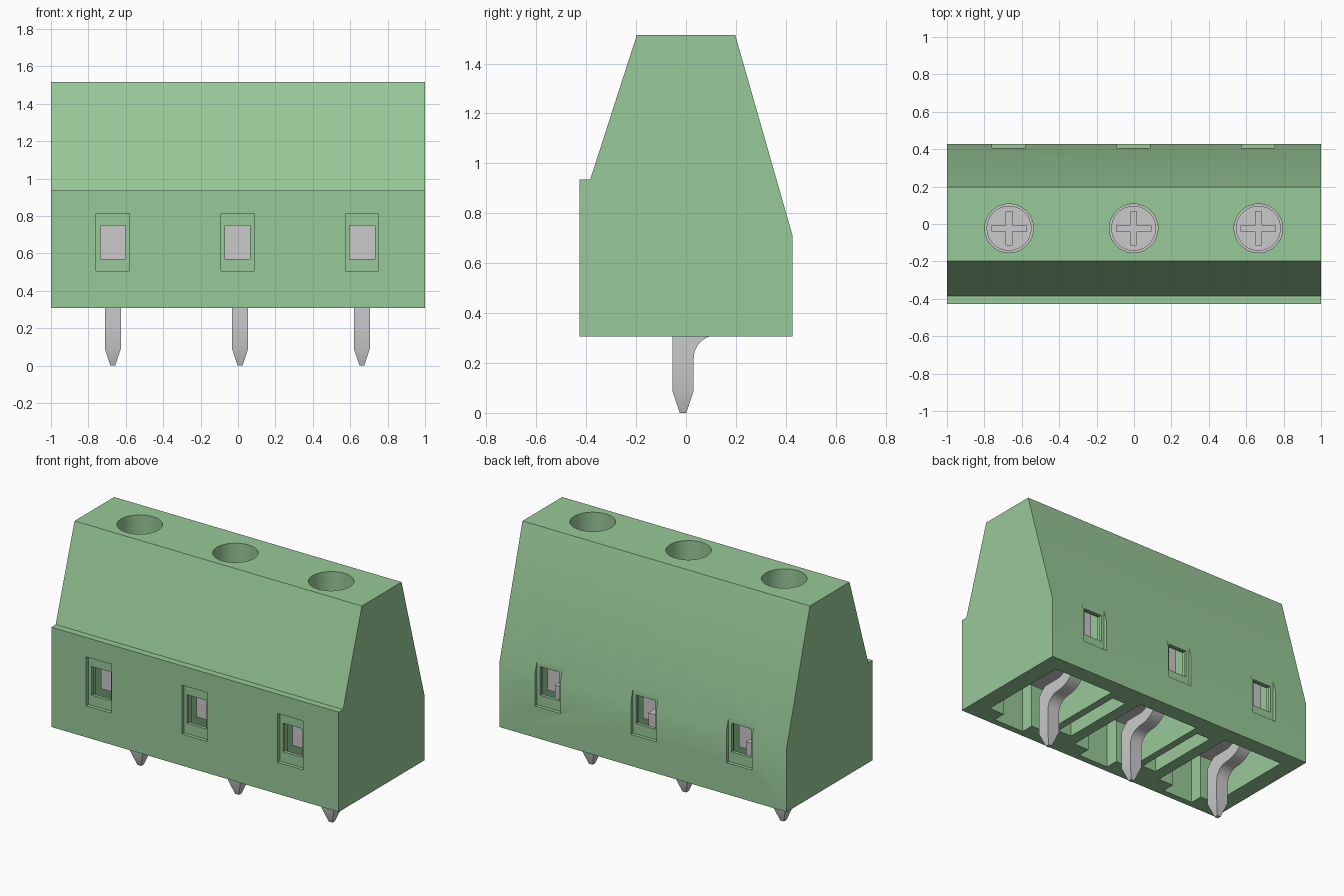
import bpy, bmesh, math
from mathutils import Matrix, Vector

old = bpy.data.objects.get("Cube")
if old:
    bpy.data.objects.remove(old, do_unlink=True)


def material(name, rgb):
    m = bpy.data.materials.new(name)
    m.use_nodes = True
    color = (*rgb, 1)
    m.diffuse_color = color
    m.node_tree.nodes["Principled BSDF"].inputs["Base Color"].default_value = color
    return m


green = material("soft_green", (0.315, 0.585, 0.315))
grey = material("metal_grey", (0.60, 0.59, 0.60))


def finish(name, bm, mat):
    bmesh.ops.recalc_face_normals(bm, faces=bm.faces)
    mesh = bpy.data.meshes.new(name)
    bm.to_mesh(mesh)
    bm.free()
    mesh.materials.append(mat)
    ob = bpy.data.objects.new(name, mesh)
    bpy.context.collection.objects.link(ob)
    return ob


def box(name, lo, hi, mat):
    bm = bmesh.new()
    lo, hi = Vector(lo), Vector(hi)
    size = Matrix.Diagonal((*(hi - lo), 1))
    bmesh.ops.create_cube(bm, size=1, matrix=Matrix.Translation((lo + hi) / 2) @ size)
    return finish(name, bm, mat)


def cylinder(name, x, y, z0, z1, r, mat):
    bm = bmesh.new()
    bmesh.ops.create_cone(bm, cap_ends=True, segments=48, radius1=r, radius2=r,
                          depth=z1 - z0, matrix=Matrix.Translation((x, y, (z0 + z1) / 2)))
    return finish(name, bm, mat)


def cut(ob, cutter):
    cutter.hide_render = True
    mod = ob.modifiers.new("cut", "BOOLEAN")
    mod.operation, mod.solver, mod.object = "DIFFERENCE", "EXACT", cutter
    bpy.context.view_layer.objects.active = ob
    bpy.ops.object.modifier_apply(modifier=mod.name)
    bpy.data.objects.remove(cutter, do_unlink=True)


def smooth(ob):
    bpy.ops.object.select_all(action="DESELECT")
    ob.select_set(True)
    bpy.context.view_layer.objects.active = ob
    bpy.ops.object.shade_smooth_by_angle(angle=math.radians(30))


# Housing: side profile extruded along x
profile = [(-0.427, 0.307), (0.427, 0.307), (0.427, 0.71), (0.197, 1.515),
           (-0.197, 1.515), (-0.384, 0.935), (-0.427, 0.935)]
bm = bmesh.new()
face = bm.faces.new([bm.verts.new((-1, y, z)) for y, z in profile])
ext = bmesh.ops.extrude_face_region(bm, geom=[face])
bmesh.ops.translate(bm, vec=(2, 0, 0),
                    verts=[v for v in ext["geom"] if isinstance(v, bmesh.types.BMVert)])
housing = finish("housing", bm, green)

SCREW_Y = -0.023
centres = [-0.668, -0.002, 0.665]

# Cavities, wire windows and screw wells of every pole
for x in centres:
    cut(housing, box("cavity", (x - 0.22, -0.30, 0.2), (x + 0.22, 0.32, 0.95), green))
    cut(housing, box("front_notch", (x - 0.11, -0.385, 0.2), (x + 0.11, -0.2, 0.86), green))
    cut(housing, box("back_notch", (x - 0.11, 0.2, 0.5), (x + 0.11, 0.385, 0.79), green))
    cut(housing, cylinder("well", x, SCREW_Y, 0.9, 1.7, 0.13, green))
    for side in (-1, 1):
        ys = sorted((side * 0.405, side * 0.6))
        cut(housing, box("recess", (x - 0.09, ys[0], 0.505), (x + 0.087, ys[1], 0.813), green))
        ys = sorted((side * 0.35, side * 0.5))
        cut(housing, box("window", (x - 0.068, ys[0], 0.57), (x + 0.067, ys[1], 0.75), green))

# Slots in the underside between the poles
for x in (-0.32, 0.345):
    cut(housing, box("slot", (x - 0.05, -0.24, 0.2), (x + 0.05, 0.27, 0.9), green))
smooth(housing)


# Solder pin: rectangular section swept along a double bend with a pointed tip
def pin(name, cx):
    half, bend, y0 = 0.043, 0.133, -0.012
    # Each entry: y, z, direction, scale, offset of the outer side
    path = [(y0, 0, 90, 0.3, half * 0.3), (y0, 0.09, 90, 1, half), (y0, 0.22, 90, 1, half)]
    arc = [i * 11.25 for i in range(1, 9)]
    for a in arc:
        t = math.radians(180 - a)
        # The outside of the first bend is squarer than the inside
        square = min(1 / max(abs(math.cos(t)), abs(math.sin(t))), 1.2)
        path.append((y0 + bend + bend * math.cos(t), 0.22 + bend * math.sin(t), 90 - a, 1,
                     (bend + half) * square - bend))
    for a in arc:
        t = math.radians(a - 90)
        path.append((y0 + bend + bend * math.cos(t), 0.22 + 2 * bend + bend * math.sin(t),
                     a, 1, half))
    path.append((y0 + 2 * bend, 0.6, 90, 1, half))
    bm = bmesh.new()
    rings = []
    for y, z, angle, s, outer in path:
        t = math.radians(angle)
        ny, nz = -math.sin(t), math.cos(t)
        inner = -half * s
        rings.append([bm.verts.new((cx + u * half * s, y + v * ny, z + v * nz))
                      for u, v in ((-1, inner), (1, inner), (1, outer), (-1, outer))])
    for a, b in zip(rings, rings[1:]):
        for i in range(4):
            j = (i + 1) % 4
            bm.faces.new((a[i], a[j], b[j], b[i]))
    bm.faces.new(rings[0])
    bm.faces.new(rings[-1])
    smooth(finish(name, bm, grey))


# Metal parts of every pole
for n, (x, pin_x) in enumerate(zip(centres, (-0.669, 0.011, 0.662)), 1):
    box(f"wire_clamp_{n}", (x - 0.16, -0.18, 0.50), (x + 0.16, 0.20, 0.93), grey)
    screw = cylinder(f"screw_{n}", x, SCREW_Y, 0.92, 1.12, 0.12, grey)
    for hx, hy in ((0.092, 0.016), (0.016, 0.089)):
        cut(screw, box("driver_slot", (x - hx, SCREW_Y - hy, 1.06),
                       (x + hx, SCREW_Y + hy, 1.2), grey))
    smooth(screw)
    pin(f"solder_pin_{n}", pin_x)
